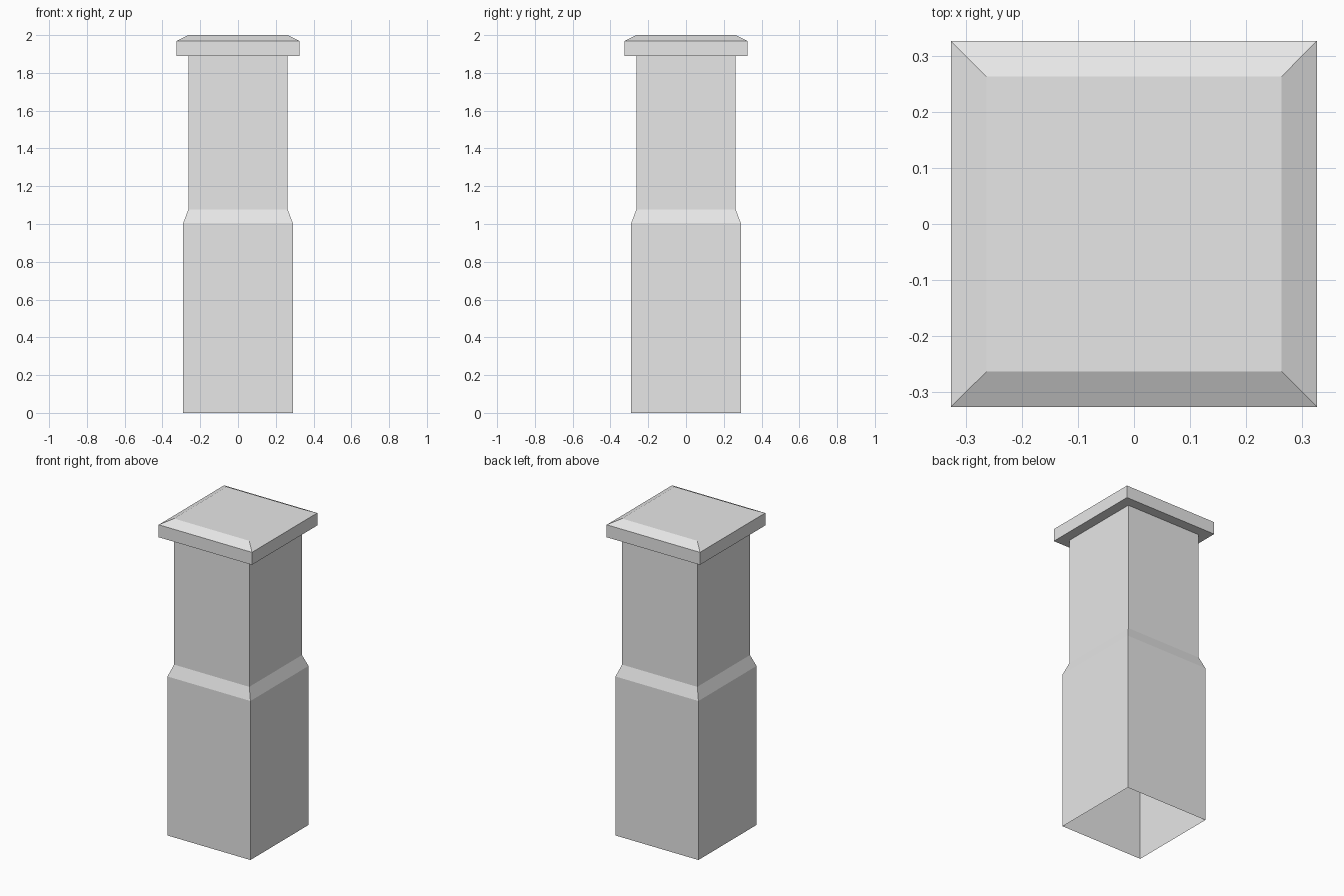
import bpy
import bmesh

# Remove the default cube
cube = bpy.data.objects.get("Cube")
if cube:
    bpy.data.objects.remove(cube, do_unlink=True)

# Single plain material
grey = bpy.data.materials.new("light_grey")
grey.use_nodes = True
colour = (0.8, 0.8, 0.8, 1.0)
grey.diffuse_color = colour
grey.node_tree.nodes["Principled BSDF"].inputs["Base Color"].default_value = colour


def square_shell(name, profile, close_top=False):
    """Stack square rings given as (half width, height) and skin them."""
    bm = bmesh.new()
    rings = []
    for half, z in profile:
        corners = [(-1, -1), (1, -1), (1, 1), (-1, 1)]
        rings.append([bm.verts.new((sx * half, sy * half, z)) for sx, sy in corners])
    for low, high in zip(rings, rings[1:]):
        for i in range(4):
            j = (i + 1) % 4
            bm.faces.new((low[i], low[j], high[j], high[i]))
    if close_top:
        bm.faces.new(rings[-1])
    mesh = bpy.data.meshes.new(name)
    bm.to_mesh(mesh)
    bm.free()
    mesh.materials.append(grey)
    obj = bpy.data.objects.new(name, mesh)
    bpy.context.collection.objects.link(obj)
    return obj


BASE, SHAFT, CAP = 0.29, 0.263, 0.326
CAP_BOTTOM = 1.889

# Hollow post, open at the bottom: wide base, sloped shoulder, narrower shaft
square_shell("post", [(BASE, 0), (BASE, 1.005), (SHAFT, 1.077), (SHAFT, CAP_BOTTOM)])

# Overhanging cap: underside lip, rim, chamfer and flat top
square_shell("cap", [(SHAFT, CAP_BOTTOM), (CAP, CAP_BOTTOM), (CAP, 1.968), (SHAFT, 2.0)],
             close_top=True)
